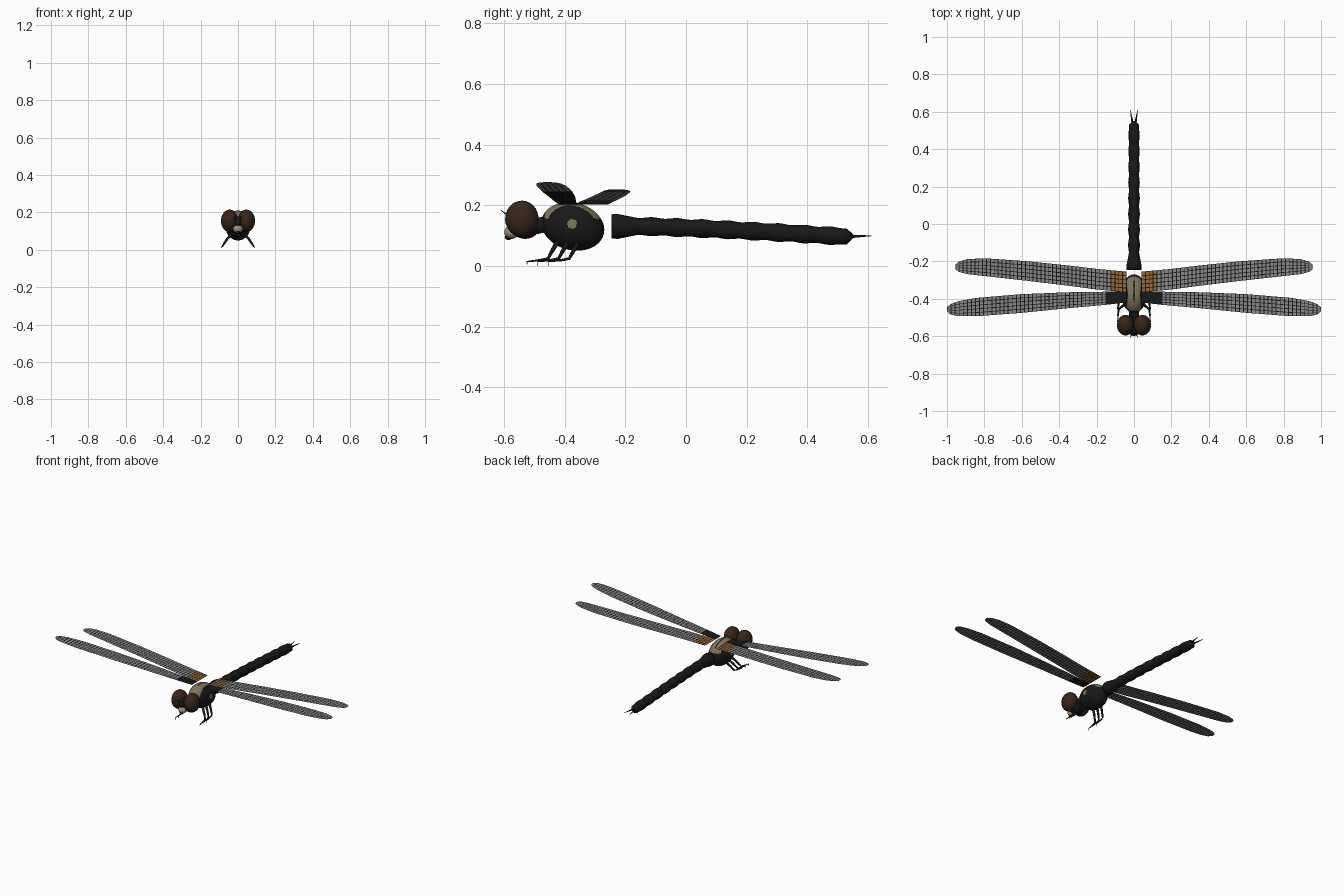
import bpy, bmesh, math
from mathutils import Vector, Matrix

cube = bpy.data.objects.get("Cube")
if cube:
    bpy.data.objects.remove(cube)


def material(name, r, g, b):
    m = bpy.data.materials.new(name)
    m.use_nodes = True
    m.diffuse_color = (r, g, b, 1)
    m.node_tree.nodes["Principled BSDF"].inputs["Base Color"].default_value = (r, g, b, 1)
    return m


BLACK = material("body_black", .009, .009, .01)
BROWN = material("eye_brown", .038, .018, .011)
KHAKI = material("khaki", .2, .17, .1)
CREAM = material("face_cream", .33, .3, .2)
GREY = material("wing_grey", .25, .25, .25)
AMBER = material("wing_amber", .32, .14, .03)


def finish(bm, name, mats, smooth=True):
    me = bpy.data.meshes.new(name)
    for f in bm.faces:
        f.smooth = smooth
    bm.to_mesh(me)
    bm.free()
    for m in mats:
        me.materials.append(m)
    ob = bpy.data.objects.new(name, me)
    bpy.context.collection.objects.link(ob)


def ellipsoid(name, mats, centre, radii, tilt=0, seg=32, rule=None):
    bm = bmesh.new()
    mat = (Matrix.Translation(centre) @ Matrix.Rotation(math.radians(tilt), 4, "X")
           @ Matrix.Diagonal((*radii, 1)))
    bmesh.ops.create_uvsphere(bm, u_segments=seg, v_segments=seg // 2, radius=1, matrix=mat)
    if rule:
        for f in bm.faces:
            f.material_index = rule(f.calc_center_median())
    finish(bm, name, mats)


def tube(name, mat, points, radii, seg=8):
    """Loft rings along a path and cap the ends."""
    bm = bmesh.new()
    pts = [Vector(p) for p in points]
    rings = []
    for i, (p, r) in enumerate(zip(pts, radii)):
        d = pts[min(i + 1, len(pts) - 1)] - pts[max(i - 1, 0)]
        q = d.to_track_quat("Z", "Y")
        rings.append([bm.verts.new(p + q @ Vector((r * math.cos(a), r * math.sin(a), 0)))
                      for a in (k * math.tau / seg for k in range(seg))])
    for a, b in zip(rings, rings[1:]):
        for k in range(seg):
            bm.faces.new((a[k], a[(k + 1) % seg], b[(k + 1) % seg], b[k]))
    bm.faces.new(rings[0])
    bm.faces.new(rings[-1])
    bmesh.ops.recalc_face_normals(bm, faces=bm.faces)
    finish(bm, name, [mat])


# Thorax with a split khaki back and round side spots
def thorax_colour(c):
    x, y, z = abs(c.x), c.y, c.z
    back = x < .031 + .13 * abs(y + .38) and z > .155 and -.465 < y < -.28
    seam = x < .004 and -.42 < y < -.3
    spot = math.hypot(y + .375, z - .138) < .016
    return 1 if (back and not seam) or spot else 0


ellipsoid("thorax", [BLACK, KHAKI], (0, -.373, .13), (.068, .105, .078), -14, 128,
          thorax_colour)

# Head
tube("neck", BLACK, [(0, -.45, .14), (0, -.52, .125)], [.026, .026], 16)
ellipsoid("head", [BLACK], (0, -.53, .125), (.052, .045, .036))
ellipsoid("forehead", [BLACK], (0, -.562, .148), (.022, .034, .03))
ellipsoid("face", [CREAM], (0, -.575, .111), (.026, .024, .022))
ellipsoid("mouth", [BLACK], (0, -.585, .094), (.012, .012, .009), seg=16)

# Abdomen: flared front, then repeating swollen segments
path, radii = [], []
for y, r in ((-.245, .04), (-.225, .041), (-.205, .037), (-.175, .031)):
    path.append((0, y, .13))
    radii.append(r)
count, steps = 8, 8
for i in range(count * steps + 1):
    t = i / (count * steps)
    path.append((0, -.155 + .67 * t, .13 - .033 * t ** 1.3))
    radii.append(.0275 - .001 * t + .004 * math.sin(math.pi * i / steps) ** 2)
for y, r in ((.53, .026), (.54, .017), (.55, .007)):
    path.append((0, y, .097))
    radii.append(r)
tube("abdomen", BLACK, path, radii, 24)

# Wings: stations of (x, front and rear edge y)
FORE = [(.04, -.42, -.36), (.15, -.432, -.362), (.35, -.45, -.365), (.6, -.475, -.375),
        (.84, -.493, -.395), (.94, -.493, -.413), (.985, -.483, -.43), (1, -.467, -.446)]
HIND = [(.04, -.365, -.255), (.2, -.35, -.24), (.35, -.33, -.222), (.56, -.305, -.2),
        (.8, -.278, -.183), (.89, -.268, -.188), (.94, -.255, -.202), (.955, -.242, -.217)]


def edges_at(stations, x):
    for a, b in zip(stations, stations[1:]):
        if x <= b[0] + 1e-6:
            t = (x - a[0]) / (b[0] - a[0])
            return [a[k] + (b[k] - a[k]) * t for k in (1, 2)]


def vein_breaks(cells, share):
    """Fractions from 0 to 1 bounding alternate vein and membrane strips."""
    h = share / cells / 2
    return [min(max(j / cells + s * h, 0), 1) for j in range(cells + 1) for s in (-1, 1)]


def wing(name, stations, side, tip_z, root, limit):
    """Flat wing with a painted net of veins and a coloured root."""
    bm = bmesh.new()
    x0, x1 = stations[0][0], stations[-1][0]
    grid = []
    for t in vein_breaks(44, .22):
        x = x0 + (x1 - x0) * t
        lo, hi = edges_at(stations, x)
        z = .203 + (tip_z - .203) * t
        grid.append([bm.verts.new((side * x, lo + (hi - lo) * s, z))
                     for s in vein_breaks(5, .2)])
    for i, (a, b) in enumerate(zip(grid, grid[1:])):
        for j in range(len(a) - 1):
            quad = (a[j], b[j], b[j + 1], a[j + 1])
            f = bm.faces.new(quad[::side])
            if i % 2 and j % 2:
                f.material_index = 2 if abs(a[j].co.x) < limit else 1
    finish(bm, name, [BLACK, GREY, root], False)


for side, tag in ((1, "left"), (-1, "right")):
    wing(f"{tag}_fore_wing", FORE, side, .276, BLACK, .13)
    wing(f"{tag}_hind_wing", HIND, side, .252, AMBER, .11)

    # Eyes, antennae and tail claspers
    ellipsoid(f"{tag}_eye", [BROWN], (side * .045, -.541, .155), (.046, .055, .06))
    tube(f"{tag}_antenna", BLACK, [(side * .012, -.585, .165), (side * .02, -.61, .183)],
         [.003, .001], 6)
    tube(f"{tag}_clasper", BLACK,
         [(side * .008, .54, .097), (side * .013, .57, .098), (side * .02, .612, .099)],
         [.006, .004, .001])

    # Legs: thigh, shin and long forward foot, with a fine claw to the ground
    for n, pair in enumerate(("front", "middle", "rear")):
        y = -.42 + .035 * n
        tube(f"{tag}_{pair}_leg", BLACK,
             [(side * .035, y, .085), (side * .06, y - .018, .055),
              (side * .08, y - .035, .024), (side * .084, y - .06, .019),
              (side * .088, y - .105, .014)],
             [.008, .007, .005, .004, .002])
        tube(f"{tag}_{pair}_claw", BLACK,
             [(side * .088, y - .104, .014), (side * .088, y - .104, 0)], [.0015, .0005], 6)
